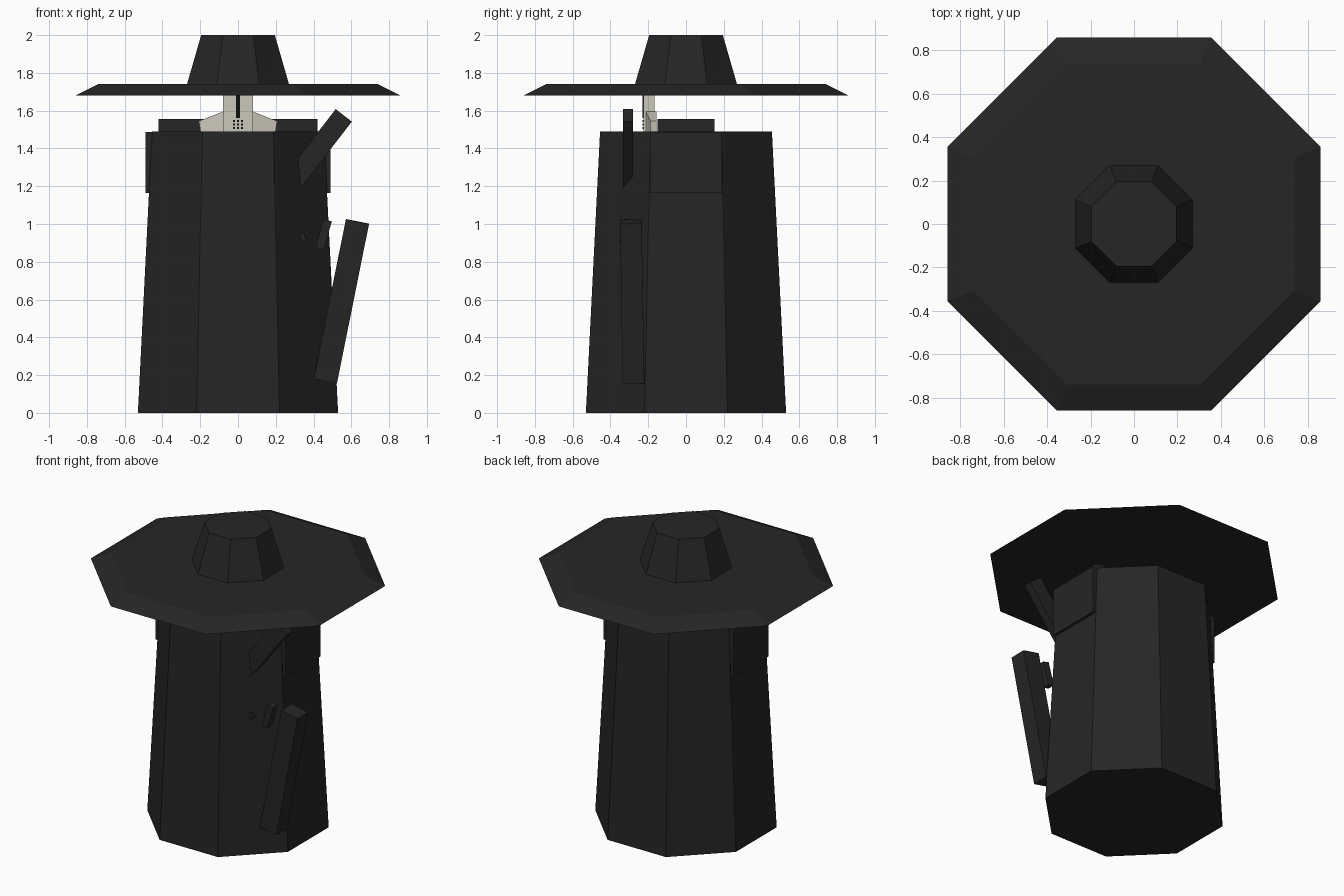
import bpy, bmesh
from math import pi, cos, atan2
from mathutils import Vector, Matrix

cube = bpy.data.objects.get("Cube")
if cube:
    bpy.data.objects.remove(cube, do_unlink=True)


def material(name, colour):
    m = bpy.data.materials.new(name)
    m.use_nodes = True
    m.diffuse_color = (*colour, 1)
    m.node_tree.nodes["Principled BSDF"].inputs["Base Color"].default_value = (*colour, 1)
    return m


CLOTH = material("charcoal cloth", (0.019, 0.019, 0.019))
BONE = material("pale mask", (0.6, 0.57, 0.49))
BLACK = material("black openings", (0.004, 0.004, 0.004))


def finish(name, bm, mat):
    bmesh.ops.recalc_face_normals(bm, faces=bm.faces)
    mesh = bpy.data.meshes.new(name)
    bm.to_mesh(mesh)
    bm.free()
    mesh.materials.append(mat)
    ob = bpy.data.objects.new(name, mesh)
    bpy.context.collection.objects.link(ob)
    return ob


def octagon_stack(name, levels, mat):
    """Loft flat-sided octagons given as (apothem, height)."""
    bm = bmesh.new()
    rings = []
    for apothem, z in levels:
        r = apothem / cos(pi / 8)
        rings.append([bm.verts.new(Matrix.Rotation(pi / 8 + i * pi / 4, 3, "Z") @ Vector((r, 0, 0))
                                   + Vector((0, 0, z))) for i in range(8)])
    for a, b in zip(rings, rings[1:]):
        for i in range(8):
            j = (i + 1) % 8
            bm.faces.new((a[i], a[j], b[j], b[i]))
    bm.faces.new(rings[0])
    bm.faces.new(rings[-1])
    return finish(name, bm, mat)


def box(name, low, high, mat):
    low, high = Vector(low), Vector(high)
    bm = bmesh.new()
    bmesh.ops.create_cube(bm, size=1, matrix=Matrix.Translation((low + high) / 2)
                          @ Matrix.Diagonal((*(high - low), 1)))
    return finish(name, bm, mat)


def bar(name, start, end, width, depth, mat):
    """Box along a line that leans mainly sideways."""
    start, end = Vector(start), Vector(end)
    d = end - start
    turn = Matrix.Rotation(atan2(d.x, d.z), 4, "Y") @ Matrix.Rotation(atan2(-d.y, d.xz.length), 4, "X")
    bm = bmesh.new()
    bmesh.ops.create_cube(bm, size=1, matrix=Matrix.Translation((start + end) / 2) @ turn
                          @ Matrix.Diagonal((width, depth, d.length, 1)))
    return finish(name, bm, mat)


# Robe and hat
octagon_stack("robe", [(0.53, 0), (0.455, 1.49)], CLOTH)
octagon_stack("hat_brim", [(0.86, 1.68), (0.74, 1.74)], CLOTH)
octagon_stack("hat_crown", [(0.27, 1.74), (0.195, 2.0)], CLOTH)

# Shoulders
box("collar", (-0.42, -0.15, 1.44), (0.42, 0.15, 1.555), CLOTH)
for side, x in (("right", -0.47), ("left", 0.47)):
    box(side + "_shoulder_plate", (x - 0.02, -0.19, 1.165), (x + 0.02, 0.19, 1.487), CLOTH)

# Mask: nose panel and mirrored cheeks
box("mask_centre", (-0.08, -0.225, 1.46), (0.08, -0.168, 1.70), BONE)
bm = bmesh.new()
outline = [(0.07, 1.46), (0.195, 1.46), (0.207, 1.545), (0.08, 1.595), (0.07, 1.595)]
front = [bm.verts.new((x, -0.215 + 0.2 * (x - 0.07), z)) for x, z in outline]
back = [bm.verts.new((x, -0.155, z)) for x, z in outline]
bm.faces.new(front)
bm.faces.new(back)
for i in range(5):
    j = (i + 1) % 5
    bm.faces.new((front[i], front[j], back[j], back[i]))
cheeks = finish("mask_cheeks", bm, BONE)
cheeks.modifiers.new("mirror", "MIRROR")

# Mask slit and breathing holes
box("mask_slit", (-0.01, -0.229, 1.56), (0.01, -0.222, 1.70), BLACK)
for i in range(3):
    for j in range(3):
        x, z = (i - 1) * 0.021, 1.508 + j * 0.019
        box("breathing_hole", (x - 0.006, -0.231, z - 0.005), (x + 0.006, -0.223, z + 0.005), BLACK)

# Hilt, sheath and fingers on the left side
bar("hilt", (0.255, -0.307, 1.18), (0.56, -0.307, 1.575), 0.108, 0.055, CLOTH)
bar("sheath", (0.4625, -0.278, 0.168), (0.6325, -0.292, 1.013), 0.125, 0.115, CLOTH)
bar("finger", (0.432, -0.305, 0.87), (0.475, -0.305, 1.02), 0.045, 0.05, CLOTH)
bar("thumb", (0.30, -0.325, 0.91), (0.355, -0.325, 0.935), 0.04, 0.05, CLOTH)
